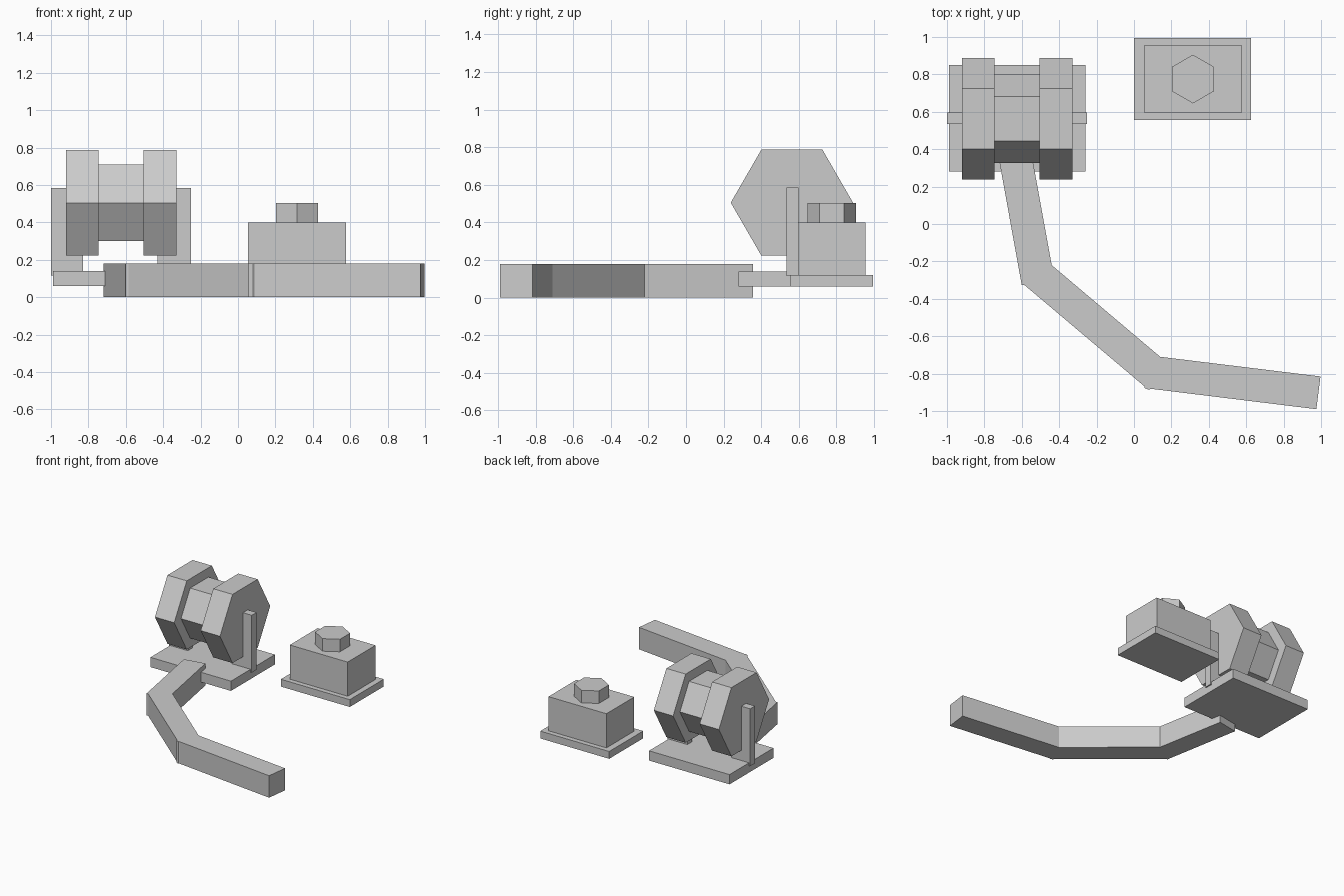
import bpy, bmesh, math
from mathutils import Vector

if "Cube" in bpy.data.objects:
    bpy.data.objects.remove(bpy.data.objects["Cube"])

grey = bpy.data.materials.new("plain grey")
grey.diffuse_color = (0.6, 0.6, 0.6, 1)
grey.use_nodes = True
grey.node_tree.nodes["Principled BSDF"].inputs["Base Color"].default_value = grey.diffuse_color


def prism(name, outline, offset):
    """Extrude a closed 3D outline along an offset into a solid."""
    bm = bmesh.new()
    face = bm.faces.new([bm.verts.new(p) for p in outline])
    ext = bmesh.ops.extrude_face_region(bm, geom=[face], use_keep_orig=True)
    moved = [g for g in ext["geom"] if isinstance(g, bmesh.types.BMVert)]
    bmesh.ops.translate(bm, verts=moved, vec=Vector(offset))
    bmesh.ops.recalc_face_normals(bm, faces=bm.faces)
    mesh = bpy.data.meshes.new(name)
    bm.to_mesh(mesh)
    bm.free()
    mesh.materials.append(grey)
    obj = bpy.data.objects.new(name, mesh)
    bpy.context.collection.objects.link(obj)
    return obj


def box(name, x0, x1, y0, y1, z0, z1):
    return prism(name, [(x0, y0, z0), (x1, y0, z0), (x1, y1, z0), (x0, y1, z0)],
                 (0, 0, z1 - z0))


def hexagon(radius, start=0):
    angles = [math.radians(start + 60 * i) for i in range(6)]
    return [(radius * math.cos(a), radius * math.sin(a)) for a in angles]


def reel_part(name, x0, x1, radius):
    """Six-sided cylinder lying along x on the reel axle."""
    return prism(name, [(x0, 0.563 + y, 0.505 + z) for y, z in hexagon(radius)],
                 (x1 - x0, 0, 0))


# Hose reel: base plate, drum, two flanges and two uprights
box("reel_base", -0.99, -0.26, 0.28, 0.85, 0.06, 0.14)
reel_part("reel_drum", -0.75, -0.50, 0.237)
reel_part("reel_flange_left", -0.92, -0.745, 0.325)
reel_part("reel_flange_right", -0.505, -0.33, 0.325)
box("reel_upright_left", -1.0, -0.83, 0.535, 0.597, 0.115, 0.585)
box("reel_upright_right", -0.43, -0.25, 0.535, 0.597, 0.115, 0.585)

# Bent hose lying on the ground, with clipped outer corners
hose = [(-0.718, 0.325), (-0.603, -0.311), (-0.602, -0.325), (-0.585, -0.327),
        (0.056, -0.868), (0.055, -0.877), (0.08, -0.886), (0.09, -0.881),
        (0.975, -0.99), (0.997, -0.815), (0.14, -0.71), (-0.44, -0.22),
        (-0.545, 0.357)]
prism("hose", [(x, y, 0) for x, y in hose], (0, 0, 0.18))

# Valve box: plate, body and six-sided cap
box("valve_plate", 0.0, 0.625, 0.555, 0.995, 0.06, 0.12)
box("valve_body", 0.053, 0.578, 0.595, 0.955, 0.11, 0.40)
prism("valve_cap", [(0.315 + x, 0.775 + y, 0.39) for x, y in hexagon(0.13, 30)],
      (0, 0, 0.113))
